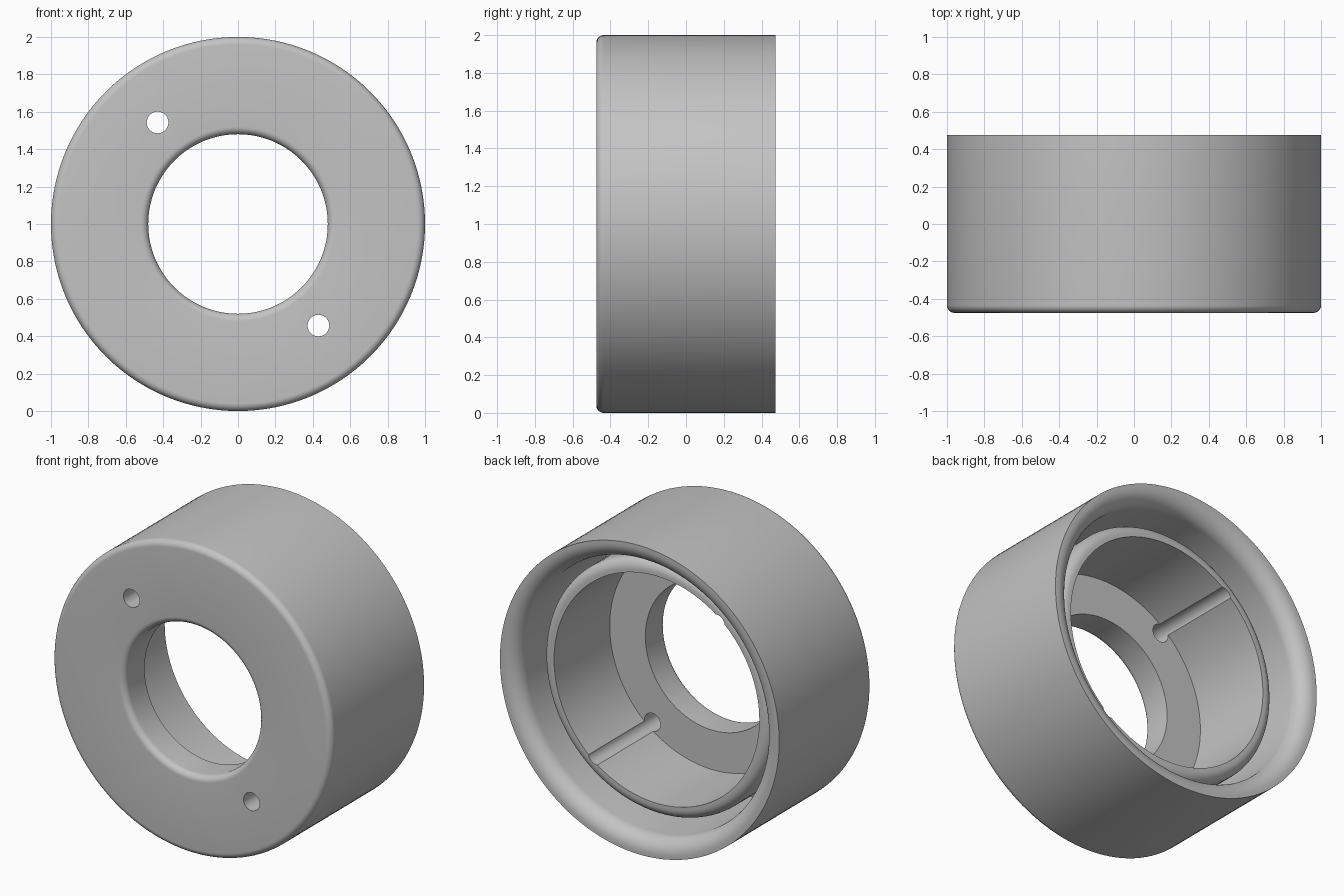
import bpy, bmesh, math
from mathutils import Vector

if "Cube" in bpy.data.objects:
    bpy.data.objects.remove(bpy.data.objects["Cube"])

SEG = 128
FRONT, BACK, FLOOR = -0.475, 0.475, -0.27


def arc(cr, cy, rad, a0, a1, n=8):
    """Points of a fillet in the (radius, depth) plane, angles in degrees."""
    out = []
    for i in range(n + 1):
        a = math.radians(a0 + (a1 - a0) * i / n)
        out.append((cr + rad * math.cos(a), cy + rad * math.sin(a)))
    return out


def lathe(name, profile, mat):
    """Turn a closed profile around the y axis, at height 1."""
    bm = bmesh.new()
    rings = []
    for r, y in profile:
        rings.append([bm.verts.new((r * math.cos(t), y, 1 + r * math.sin(t)))
                      for t in (2 * math.pi * k / SEG for k in range(SEG))])
    for i, a in enumerate(rings):
        b = rings[(i + 1) % len(rings)]
        for k in range(SEG):
            j = (k + 1) % SEG
            bm.faces.new((a[k], a[j], b[j], b[k]))
    bmesh.ops.recalc_face_normals(bm, faces=bm.faces)
    me = bpy.data.meshes.new(name)
    bm.to_mesh(me)
    bm.free()
    me.materials.append(mat)
    ob = bpy.data.objects.new(name, me)
    bpy.context.collection.objects.link(ob)
    return ob


grey = bpy.data.materials.new("light grey")
grey.diffuse_color = (0.55, 0.55, 0.55, 1)
grey.use_nodes = True
grey.node_tree.nodes["Principled BSDF"].inputs["Base Color"].default_value = grey.diffuse_color

# Housing section: filleted front plate, outer shell, ring groove, inner sleeve
f = 0.04
profile = (
    arc(0.48 + f, FRONT + f, f, 180, 270)          # front edge of centre hole
    + arc(1 - f, FRONT + f, f, 270, 360)           # front outer edge
    + [(1.0, BACK)]                                # back rim
    + arc(0.98, BACK - 0.1, 0.1, 90, 180, 12)      # rounded mouth
    + [(0.88, FLOOR), (0.82, FLOOR)]               # ring groove
    + arc(0.755, 0.235, 0.065, 0, 90)              # sleeve lip
    + [(0.735, 0.30), (0.735, FLOOR), (0.48, FLOOR)]  # bore and its floor
)
housing = lathe("housing", profile, grey)

# Two drilled holes that graze the bore wall
for s in (-1, 1):
    bpy.ops.mesh.primitive_cylinder_add(
        vertices=32, radius=0.058, depth=1.4,
        location=(0.43 * s, 0, 1 - 0.543 * s), rotation=(math.pi / 2, 0, 0))
    cutter = bpy.context.object
    cutter.name = "hole_cutter"
    cutter.hide_render = True
    mod = housing.modifiers.new("hole", 'BOOLEAN')
    mod.operation = 'DIFFERENCE'
    mod.solver = 'EXACT'
    mod.object = cutter
    bpy.context.view_layer.objects.active = housing
    bpy.ops.object.modifier_apply(modifier=mod.name)
    bpy.data.objects.remove(cutter, do_unlink=True)

bpy.ops.object.select_all(action='DESELECT')
housing.select_set(True)
bpy.context.view_layer.objects.active = housing
bpy.ops.object.shade_smooth_by_angle(angle=math.radians(30))
